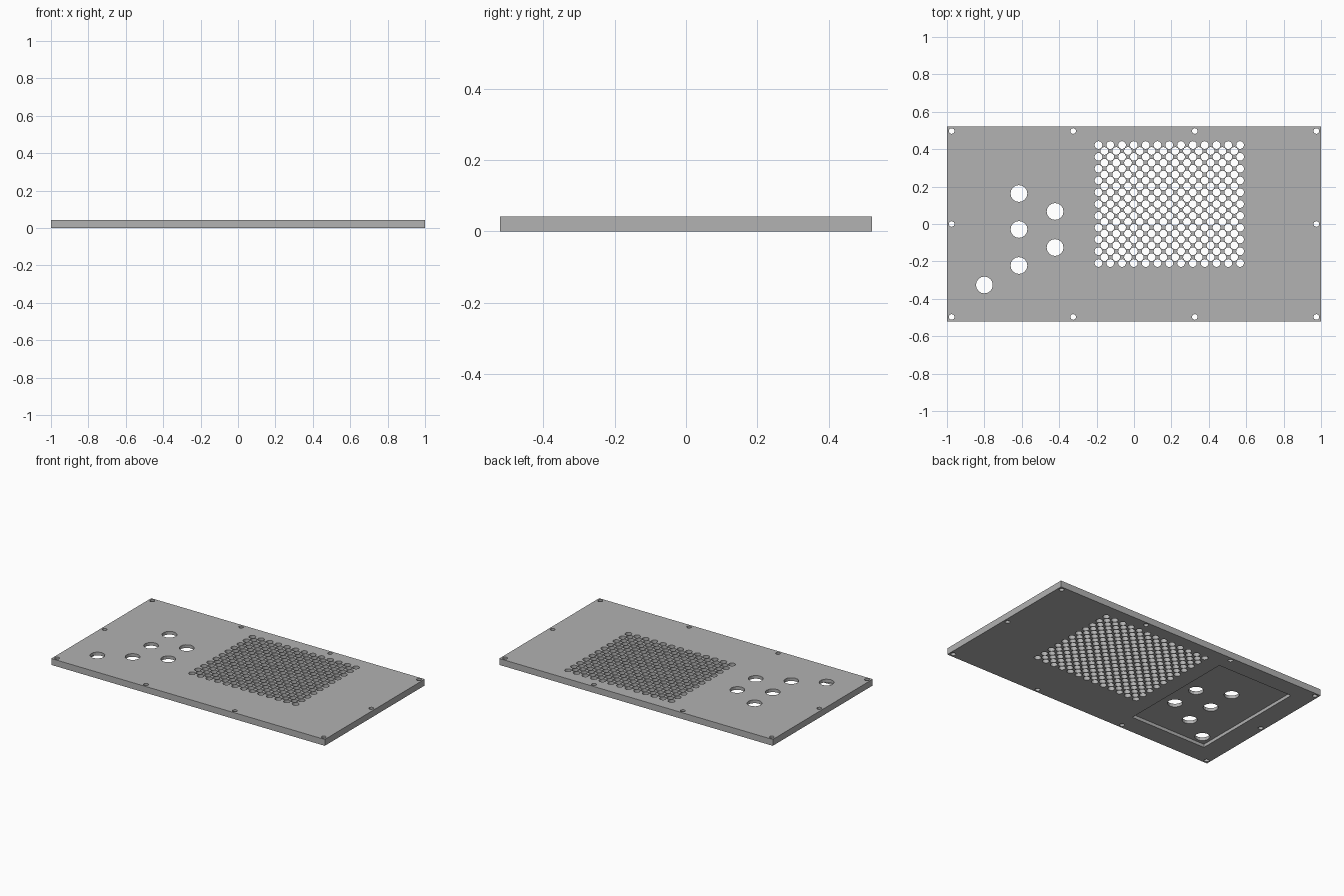
import bpy, bmesh
from mathutils import Matrix

cube = bpy.data.objects.get("Cube")
if cube:
    bpy.data.objects.remove(cube, do_unlink=True)

LENGTH, WIDTH, THICK = 2.0, 1.044, 0.042
POCKET_DEPTH = 0.021

metal = bpy.data.materials.new("plain grey")
metal.use_nodes = True
grey = (0.445, 0.445, 0.445, 1)
metal.diffuse_color = grey
metal.node_tree.nodes["Principled BSDF"].inputs["Base Color"].default_value = grey


def make_object(name, bm):
    mesh = bpy.data.meshes.new(name)
    bm.to_mesh(mesh)
    bm.free()
    mesh.materials.append(metal)
    obj = bpy.data.objects.new(name, mesh)
    bpy.context.collection.objects.link(obj)
    return obj


def box(name, x0, x1, y0, y1, z0, z1):
    bm = bmesh.new()
    centre = Matrix.Translation(((x0 + x1) / 2, (y0 + y1) / 2, (z0 + z1) / 2))
    size = Matrix.Diagonal((x1 - x0, y1 - y0, z1 - z0, 1))
    bmesh.ops.create_cube(bm, size=1, matrix=centre @ size)
    return make_object(name, bm)


def drill(bm, points, radius, sides):
    for x, y in points:
        bmesh.ops.create_cone(bm, cap_ends=True, segments=sides, radius1=radius,
                              radius2=radius, depth=THICK * 3,
                              matrix=Matrix.Translation((x, y, THICK / 2)))


# Panel and the shallow pocket in its underside
panel = box("panel", -LENGTH / 2, LENGTH / 2, -WIDTH / 2, WIDTH / 2, 0, THICK)
pocket = box("pocket_cutter", -0.864, -0.313, -0.388, 0.41, -0.05, POCKET_DEPTH)

# Screw holes around the rim
holes = bmesh.new()
screws = [(x, y) for x in (-0.975, -0.325, 0.325, 0.975) for y in (-0.497, 0.497)]
screws += [(-0.975, 0), (0.975, 0)]
drill(holes, screws, 0.015, 16)

# Button holes
buttons = [(-0.615, 0.163), (-0.615, -0.029), (-0.615, -0.222),
           (-0.422, 0.067), (-0.422, -0.126), (-0.8, -0.326)]
drill(holes, buttons, 0.045, 16)

# Staggered vent grille: a main grid, and a second one in its gaps
PITCH, LEFT, TOP = 0.0631, -0.19, 0.422
for cols, rows, shift in ((13, 11, 0), (12, 10, PITCH / 2)):
    grid = [(LEFT + shift + c * PITCH, TOP - shift - r * PITCH)
            for c in range(cols) for r in range(rows)]
    drill(holes, grid, 0.0208, 16)
hole_cutter = make_object("hole_cutter", holes)

# Cut, then drop the cutters
bpy.context.view_layer.objects.active = panel
for cutter in (pocket, hole_cutter):
    cutter.hide_render = True
    cut = panel.modifiers.new(cutter.name, 'BOOLEAN')
    cut.operation = 'DIFFERENCE'
    cut.solver = 'EXACT'
    cut.object = cutter
    bpy.ops.object.modifier_apply(modifier=cut.name)
    bpy.data.objects.remove(cutter, do_unlink=True)
